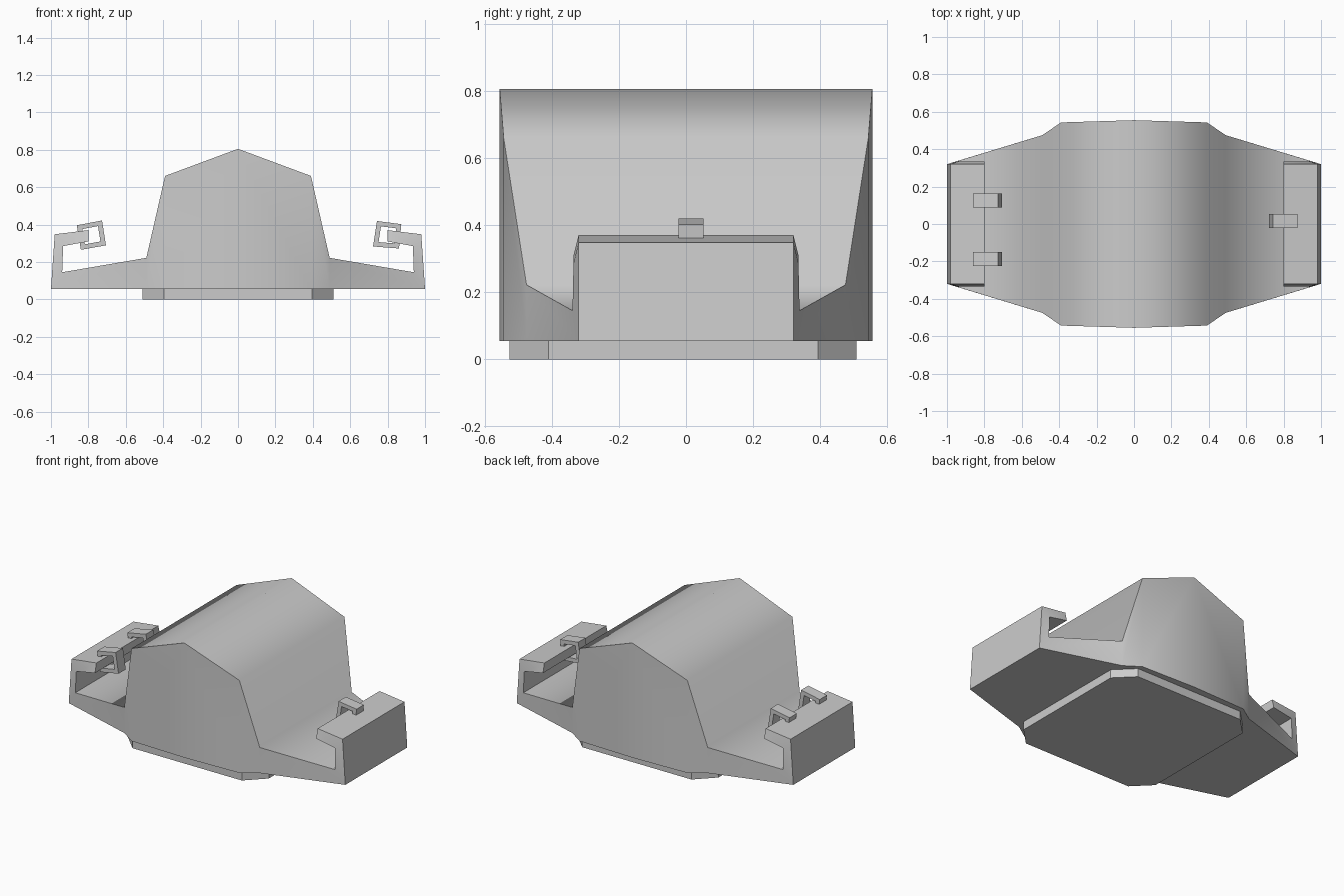
import bpy
import bmesh

cube = bpy.data.objects.get("Cube")
if cube:
    bpy.data.objects.remove(cube, do_unlink=True)

grey = bpy.data.materials.new("plain grey")
grey.use_nodes = True
COLOUR = (0.6, 0.6, 0.6, 1)
grey.diffuse_color = COLOUR
grey.node_tree.nodes["Principled BSDF"].inputs["Base Color"].default_value = COLOUR


def finish(bm, name):
    bmesh.ops.recalc_face_normals(bm, faces=bm.faces)
    mesh = bpy.data.meshes.new(name)
    bm.to_mesh(mesh)
    bm.free()
    mesh.materials.append(grey)
    obj = bpy.data.objects.new(name, mesh)
    bpy.context.collection.objects.link(obj)
    return obj


# Body: half outline as (x, z, half depth), from the ridge round the side hook
# to the middle of the underside
outline = [
    (0, .805, .555), (.39, .66, .543), (.49, .222, .475),
    (.94, .145, .338), (.935, .285, .335), (.80, .31, .335),
    (.80, .37, .32), (.98, .348, .32), (1, .055, .32),
    (.49, .055, .475), (.39, .055, .543), (0, .055, .555),
]
cap_quads = [(0, 1, 10, 11), (1, 2, 9, 10), (2, 3, 8, 9), (3, 4, 7, 8), (4, 5, 6, 7)]

bm = bmesh.new()
front = [bm.verts.new((x, -d, z)) for x, z, d in outline]
back = [bm.verts.new((x, d, z)) for x, z, d in outline]
caps = set()
for quad in cap_quads:
    for ring in (front, back):
        caps.add(bm.faces.new([ring[i] for i in quad]))
for i in range(len(outline) - 1):
    bm.faces.new((front[i], front[i + 1], back[i + 1], back[i]))
for face in bm.faces:
    face.smooth = True

# Crisp rims and hook edges; soft roof, shoulders and flank feet
for edge in bm.edges:
    if len({face in caps for face in edge.link_faces}) == 2:
        edge.smooth = False
for i in range(3, 9):
    bm.edges.get((front[i], back[i])).smooth = False
body = finish(bm, "body")
mirror = body.modifiers.new("mirror", "MIRROR")
mirror.use_axis[0] = True
mirror.use_clip = True


# Base plate: rectangle with cut corners
def base_plate(hx, y0, y1, cut, height):
    plan = [(hx, y0 + cut), (hx, y1 - cut), (hx - cut, y1), (cut - hx, y1),
            (-hx, y1 - cut), (-hx, y0 + cut), (cut - hx, y0), (hx - cut, y0)]
    bm = bmesh.new()
    face = bm.faces.new([bm.verts.new((x, y, 0)) for x, y in plan])
    grown = bmesh.ops.extrude_face_region(bm, geom=[face])
    top = [v for v in grown["geom"] if isinstance(v, bmesh.types.BMVert)]
    bmesh.ops.translate(bm, verts=top, vec=(0, 0, height))
    finish(bm, "base_plate")


base_plate(.51, -.525, .508, .115, .055)


# Clips: tilted square loops gripping the hook arms
def clip(name, corners, y, width=.075, inner=.62):
    cx = sum(p[0] for p in corners) / 4
    cz = sum(p[1] for p in corners) / 4
    hole = [(cx + (x - cx) * inner, cz + (z - cz) * inner) for x, z in corners]
    bm = bmesh.new()
    rings = [[bm.verts.new((x, y + s * width / 2, z)) for x, z in loop]
             for loop, s in ((corners, -1), (corners, 1), (hole, 1), (hole, -1))]
    for a in range(4):
        for i in range(4):
            r, q, j = rings[a], rings[(a + 1) % 4], (i + 1) % 4
            bm.faces.new((r[i], r[j], q[j], q[i]))
    finish(bm, name)


right_corners = [(-.862, .396), (-.727, .422), (-.706, .289), (-.84, .265)]
left_corners = [(.743, .419), (.873, .402), (.861, .272), (.722, .283)]
clip("right_back_clip", right_corners, .125)
clip("right_front_clip", right_corners, -.188)
clip("left_clip", left_corners, .015)
